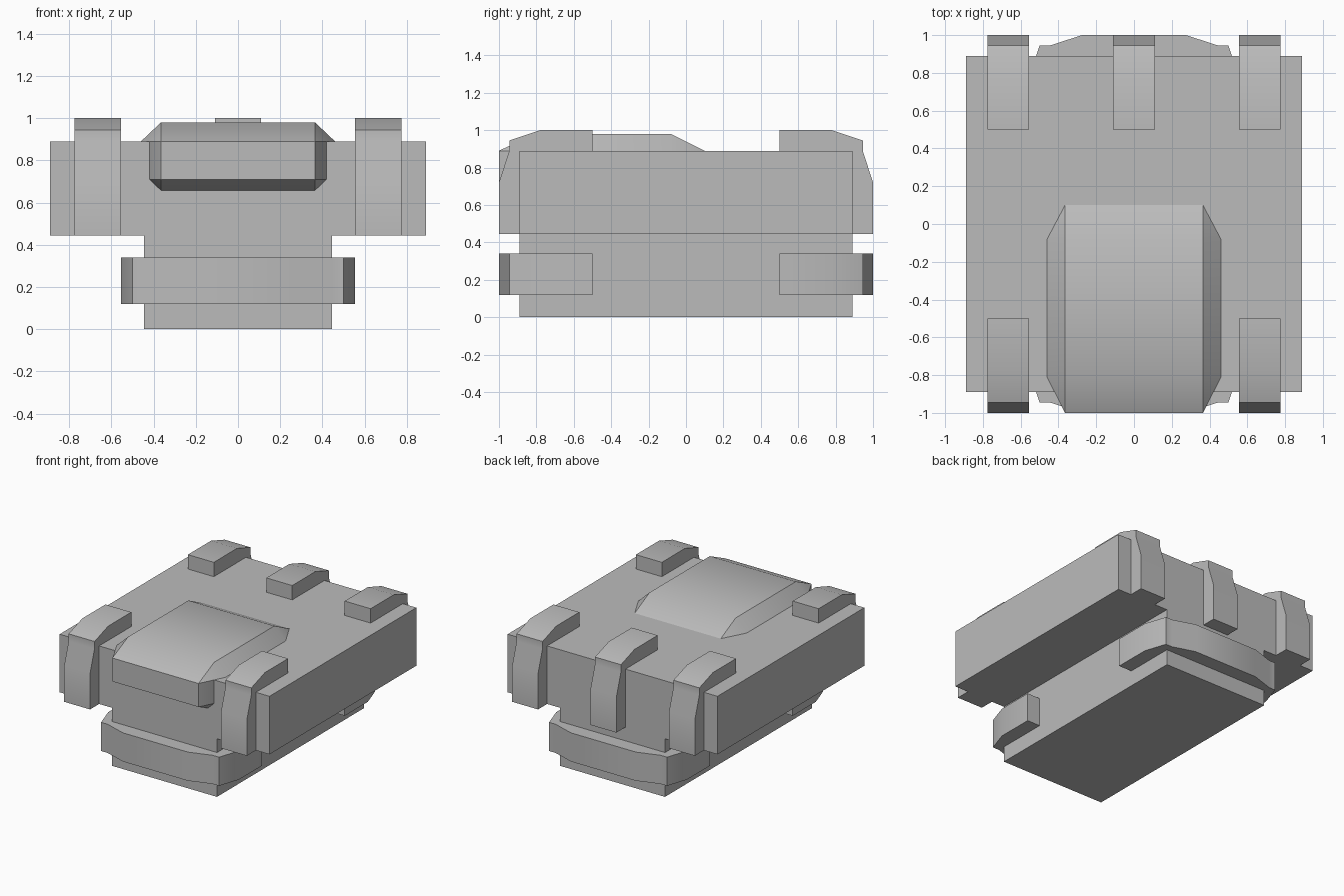
import bpy, bmesh, math

cube = bpy.data.objects.get("Cube")
if cube:
    bpy.data.objects.remove(cube, do_unlink=True)

grey = bpy.data.materials.new("plain grey")
grey.use_nodes = True
colour = (0.5, 0.5, 0.5, 1)
grey.diffuse_color = colour
grey.node_tree.nodes["Principled BSDF"].inputs["Base Color"].default_value = colour


def finish(name, bm):
    bmesh.ops.recalc_face_normals(bm, faces=bm.faces[:])
    mesh = bpy.data.meshes.new(name)
    bm.to_mesh(mesh)
    bm.free()
    mesh.materials.append(grey)
    obj = bpy.data.objects.new(name, mesh)
    bpy.context.collection.objects.link(obj)
    bpy.ops.object.select_all(action='DESELECT')
    obj.select_set(True)
    bpy.context.view_layer.objects.active = obj
    bpy.ops.object.shade_smooth_by_angle(angle=math.radians(30))
    return obj


def prism(name, profile, start, end, place):
    """Extrude a 2D profile from start to end; place maps (p, q, t) to xyz."""
    bm = bmesh.new()
    rings = [[bm.verts.new(place(p, q, t)) for p, q in profile] for t in (start, end)]
    for ring in rings:
        bm.faces.new(ring)
    n = len(profile)
    for i in range(n):
        j = (i + 1) % n
        bm.faces.new((rings[0][i], rings[0][j], rings[1][j], rings[1][i]))
    return finish(name, bm)


# Body: wide upper block on a narrow lower block
half, wide, mid = 0.445, 0.89, 0.445
t_shape = [(-half, 0), (half, 0), (half, mid), (wide, mid),
           (wide, wide), (-wide, wide), (-wide, mid), (-half, mid)]
prism("body", t_shape, -wide, wide, lambda p, q, t: (p, t, q))

# Bent band that hooks over an edge, shared by straps and lower bands
hook = [(0.5, 1.0), (0.78, 1.0), (0.945, 0.945), (0.945, 0.89), (1.0, 0.72),
        (1.0, mid), (0.88, mid), (0.88, 0.88), (0.5, 0.88)]

# Straps over the front and back top edges
straps = [("front_left_strap", 0.665, -1), ("front_right_strap", -0.665, -1),
          ("back_left_strap", 0.665, 1), ("back_right_strap", -0.665, 1),
          ("back_middle_strap", 0, 1)]
for name, x, side in straps:
    prism(name, hook, x - 0.11, x + 0.11, lambda p, q, t: (t, side * p, q))

# Lower bands around the four corners of the lower block
for end, sy in (("front", -1), ("back", 1)):
    for hand, sx in (("left", 1), ("right", -1)):
        prism(f"{end}_{hand}_lower_band", hook, 0.12, 0.34,
              lambda p, q, t: (sx * (q - mid), sy * p, t))

# Chamfered pouch set into the front of the top
bm = bmesh.new()
for x in (-1, 1):
    for outer_y, inner_y in ((-1.0, -0.81), (0.1, -0.08)):
        for inner_z, outer_z in ((0.71, 0.62), (0.89, 0.98)):
            bm.verts.new((x * 0.365, outer_y, inner_z))
            bm.verts.new((x * 0.46, inner_y, inner_z))
            bm.verts.new((x * 0.365, inner_y, outer_z))
bmesh.ops.convex_hull(bm, input=bm.verts[:])
bmesh.ops.dissolve_limit(bm, angle_limit=0.02, verts=bm.verts[:], edges=bm.edges[:])
finish("front_pouch", bm)
